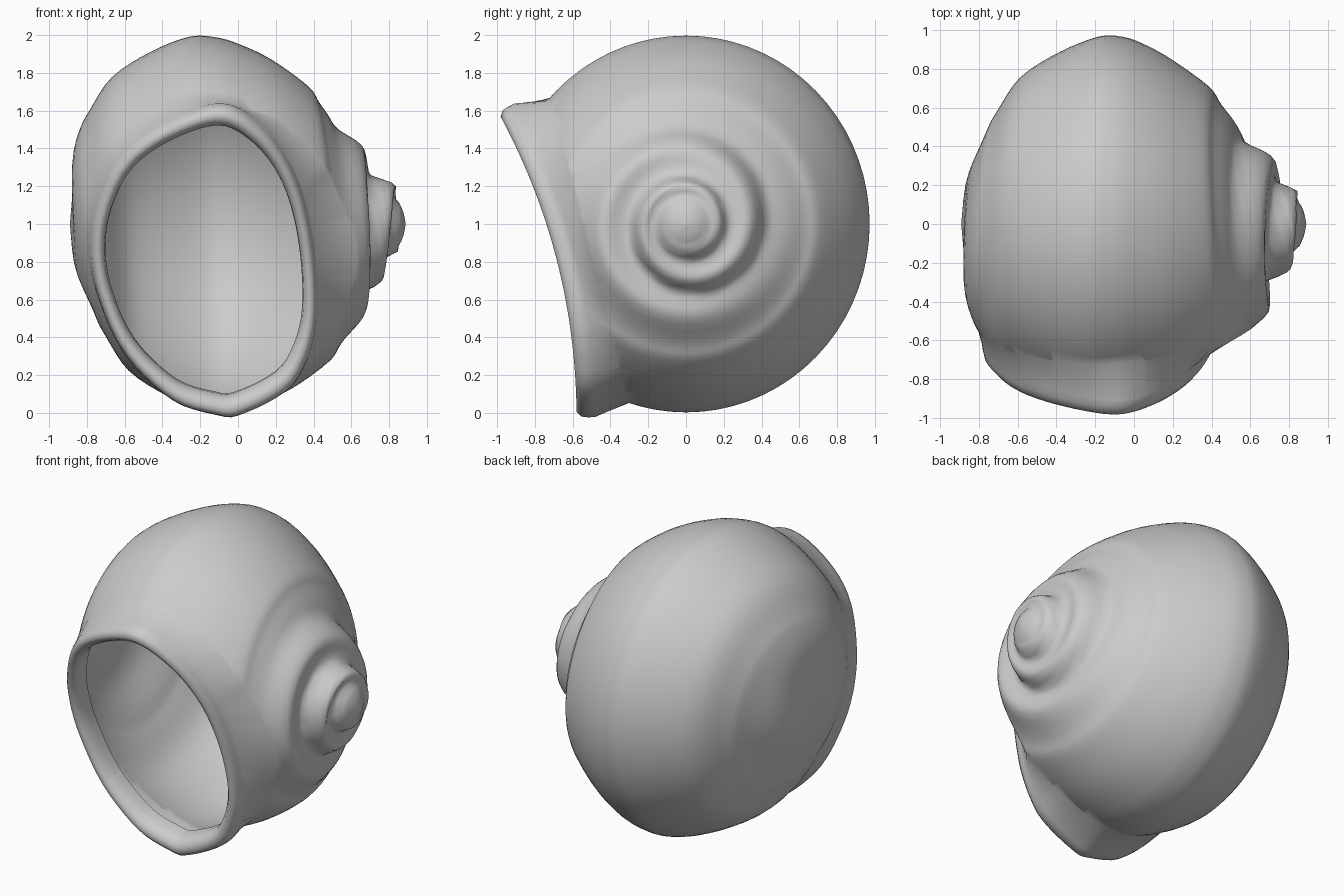
import bpy, bmesh, math
from mathutils import Vector

if "Cube" in bpy.data.objects:
    bpy.data.objects.remove(bpy.data.objects["Cube"])

SEG, SUB = 72, 4
# shell profile (x, radius) from spire tip to closed end, turned about the x axis
PROFILE = [(.888, 0), (.865, .09), (.79, .2), (.72, .28), (.64, .39), (.555, .5), (.45, .64),
           (.39, .73), (.2, .87), (.03, .955), (-.09, .99), (-.22, .99), (-.42, .91),
           (-.62, .78), (-.74, .6), (-.79, .5), (-.86, .28), (-.89, 0)]
# lip outline (x, height in the tilted mouth plane)
LIP = [(-.1, .84), (.1, .74), (.25, .55), (.35, .3), (.41, -.05), (.41, -.4), (.32, -.65),
       (.2, -.76), (0, -.85), (-.1, -.85), (-.35, -.77), (-.6, -.53), (-.74, -.22),
       (-.78, .05), (-.74, .3), (-.62, .55), (-.4, .73)]
AXIS = Vector((0, 0, 1))
OUT = Vector((0, -.968, -.252))   # direction the mouth faces
UP = Vector((0, -.252, .968))     # up within the mouth plane
CX = -.18                         # mouth centre


def smooth(a, b, v):
    t = min(1, max(0, (v - a) / (b - a)))
    return t * t * (3 - 2 * t)


def catmull(pts):
    res = []
    p = [pts[0]] + pts + [pts[-1]]
    for i in range(1, len(p) - 2):
        for k in range(SUB):
            t = k / SUB
            res.append(tuple(.5 * (2 * b + (c - a) * t + (2 * a - 5 * b + 4 * c - d) * t * t
                                   + (3 * b - a - 3 * c + d) * t ** 3)
                             for a, b, c, d in zip(*p[i - 1:i + 3])))
    return res + [pts[-1]]


LIP = catmull(LIP[-2:] + LIP + LIP[:2])[2 * SUB:(2 + len(LIP)) * SUB]


def shell_point(x, r, phi):
    c, s = math.cos(phi), math.sin(phi)
    side = smooth(-.3, .3, x)   # 1 on the spire side, 0 on the closed side
    shift = side * (.055 * (1 - c) + .045 * s - .02) * smooth(.25, .5, r)
    shift -= (1 - side) * (.045 * c + .04 * s) * smooth(.15, .5, r)
    if x > 0:  # spiral seam stepping out from the tip
        u = (math.log(max(r, .02) / .25) / math.log(2.05) - phi / math.tau) % 1
        fade = smooth(.1, .22, r) * (1 - smooth(.4, .62, r))
        shift += fade * (-.035 + .085 * math.sin(math.pi * u ** 2.1))
    return Vector((x + shift, -.975 * r * s, 1 + r * c))


def lip_radius(ang):
    # distance from mouth centre to the lip outline along an angle
    d = Vector((math.cos(ang), math.sin(ang)))
    best = .6
    for i in range(len(LIP)):
        a = Vector(LIP[i]) - Vector((CX, 0))
        e = Vector(LIP[(i + 1) % len(LIP)]) - Vector((CX, 0)) - a
        den = d.cross(e)
        if abs(den) > 1e-9:
            t, s = a.cross(e) / den, a.cross(d) / den
            if t > 0 and -1e-6 <= s <= 1 + 1e-6:
                best = t
    return best


bm = bmesh.new()

# body: turned profile with spiral spire
rows = [[bm.verts.new(shell_point(x, max(r, 0), math.tau * j / SEG)) for j in range(SEG)]
        for x, r in catmull(PROFILE)]
for a, b in zip(rows, rows[1:]):
    for j in range(SEG):
        k = (j + 1) % SEG
        bm.faces.new((a[j], a[k], b[k], b[j]))
bmesh.ops.remove_doubles(bm, verts=bm.verts[:], dist=1e-4)

# slice the front off for the mouth, leaving the shell hollow
bmesh.ops.bisect_plane(bm, geom=bm.verts[:] + bm.edges[:] + bm.faces[:], dist=1e-5,
                       plane_co=AXIS + OUT * .53, plane_no=OUT, clear_outer=True)
edge_verts = [v for v in bm.verts if v.is_boundary]
bmesh.ops.remove_doubles(bm, verts=edge_verts, dist=.012)


def angle(v):
    return math.atan2((v.co - AXIS).dot(UP), v.co.x - CX)


ring = sorted((v for v in bm.verts if v.is_boundary), key=angle)
angles = [angle(v) for v in ring]
radii = [lip_radius(t) for t in angles]

# flared lip, rounded rim and the turned-in inner edge: (scale, depth behind rim)
steps = [(1.01, .10), (1.0, .06), (.985, .025), (.95, 0), (.91, .005), (.88, .03),
         (.87, .08), (.88, .14)]
n = len(ring)
for s, dep in steps:
    new = []
    for t, r in zip(angles, radii):
        b = r * s * math.sin(t)
        d = .71 + .09 * (b / .77) ** 2 - dep
        new.append(bm.verts.new(AXIS + OUT * d + UP * b + Vector((CX + r * s * math.cos(t), 0, 0))))
    for i in range(n):
        k = (i + 1) % n
        bm.faces.new((ring[i], ring[k], new[k], new[i]))
    ring = new

bmesh.ops.recalc_face_normals(bm, faces=bm.faces[:])
for f in bm.faces:
    f.smooth = True
mesh = bpy.data.meshes.new("snail_shell")
bm.to_mesh(mesh)
bm.free()
bpy.context.collection.objects.link(bpy.data.objects.new("snail_shell", mesh))
